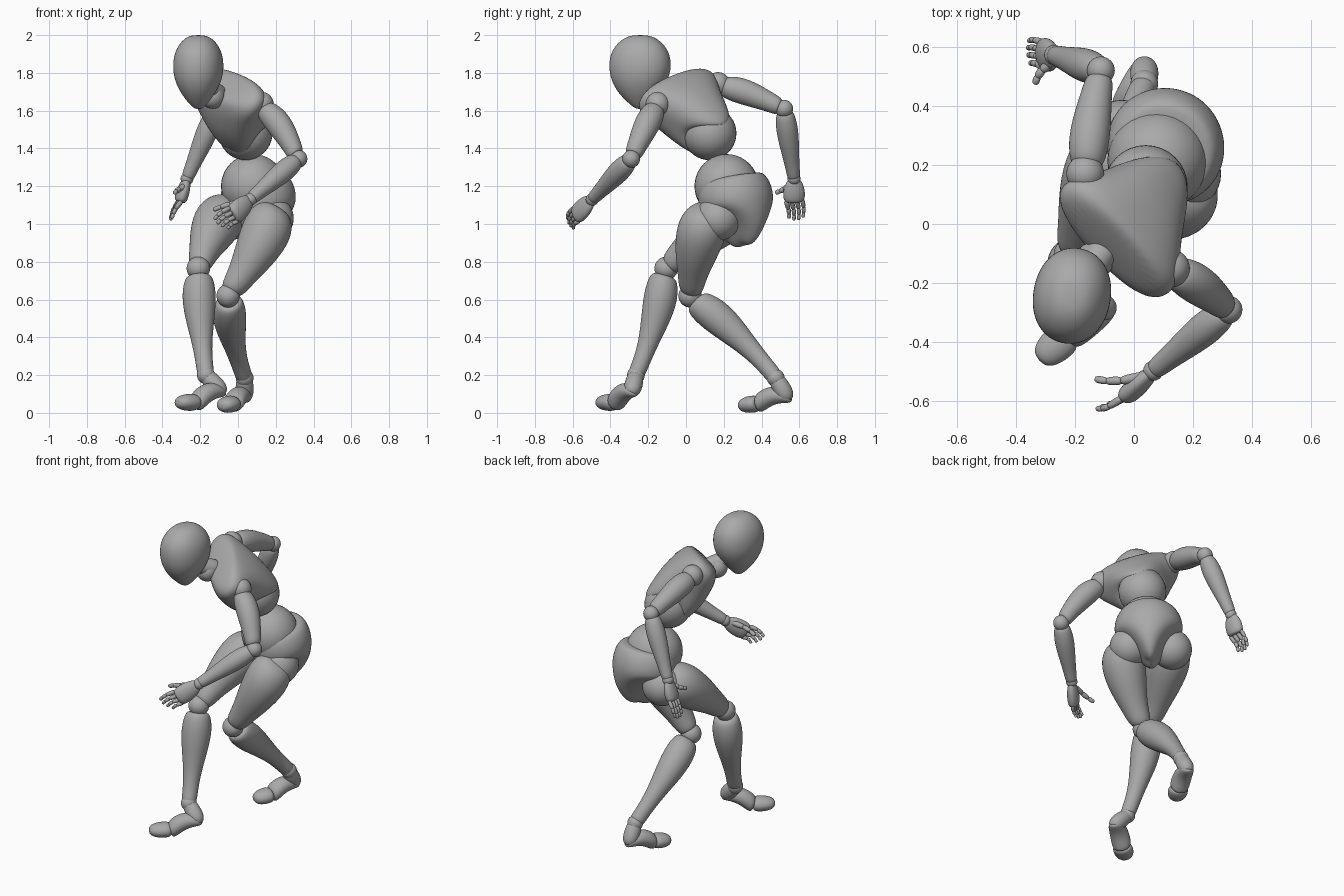
import bpy, bmesh
from math import cos, sin, pi
from mathutils import Vector as V

cube = bpy.data.objects.get("Cube")
if cube:
    bpy.data.objects.remove(cube, do_unlink=True)

grey = bpy.data.materials.new("matte_grey")
grey.use_nodes = True
colour = (0.4, 0.4, 0.4, 1)
grey.diffuse_color = colour
grey.node_tree.nodes["Principled BSDF"].inputs["Base Color"].default_value = colour


def frame(left, up):
    """Left, up and forward unit axes of a body part."""
    u = V(up).normalized()
    l = V(left)
    l = (l - u * l.dot(u)).normalized()
    return l, u, l.cross(u)


def loft(name, rings, axes, power=2, lift=None, segs=20, level=2):
    """Skin rings of (centre, half width, half depth); lift raises ring sides."""
    l, u, f = axes
    bm = bmesh.new()
    loops = []
    for i, (c, a, b) in enumerate(rings):
        loop = []
        for k in range(segs):
            q = 2 * pi * k / segs
            x, y = cos(q), sin(q)
            s = (abs(x) ** power + abs(y) ** power) ** (-1 / power)
            p = V(c) + l * (a * x * s) + f * (b * y * s)
            if lift:
                p += u * (lift[i] * x * x)
            loop.append(bm.verts.new(p))
        loops.append(loop)
    for p, q in zip(loops, loops[1:]):
        for k in range(segs):
            j = (k + 1) % segs
            bm.faces.new((p[k], p[j], q[j], q[k]))
    bm.faces.new(loops[0][::-1])
    bm.faces.new(loops[-1])
    bmesh.ops.recalc_face_normals(bm, faces=bm.faces)
    me = bpy.data.meshes.new(name)
    bm.to_mesh(me)
    bm.free()
    me.materials.append(grey)
    me.shade_smooth()
    ob = bpy.data.objects.new(name, me)
    bpy.context.collection.objects.link(ob)
    sub = ob.modifiers.new("smooth", 'SUBSURF')
    sub.levels = sub.render_levels = level
    return ob


def body(name, origin, axes, profile, power=2, segs=24):
    """Part from (height, half width, half depth, forward shift, side lift)."""
    l, u, f = axes
    rings = [(V(origin) + u * h + f * s, a, b) for h, a, b, s, _ in profile]
    return loft(name, rings, axes, power, [p[4] for p in profile], segs)


def limb(name, start, end, profile, bow=(0, 0, 0), wide=(1, 0, 0), flat=1, segs=16, level=2):
    """Tapered limb from (fraction, radius), bowed sideways in the middle."""
    a, b, bow = V(start), V(end), V(bow)
    axes = frame(wide, b - a)
    rings = [(a.lerp(b, t) + bow * (4 * t * (1 - t)), r, r * flat) for t, r in profile]
    return loft(name, rings, axes, segs=segs, level=level)


def ball(name, centre, radius):
    bpy.ops.mesh.primitive_uv_sphere_add(segments=32, ring_count=20, radius=radius, location=centre)
    ob = bpy.context.object
    ob.name = name
    ob.data.materials.append(grey)
    ob.data.shade_smooth()
    return ob


# Head: egg tapering to the chin
head_axes = frame((1, -0.17, 0), (0, 0, 1))
body("head", (-0.21, -0.243, 1.835), head_axes, [
    (0.165, 0.025, 0.03, 0, 0), (0.155, 0.065, 0.08, 0, 0), (0.11, 0.108, 0.135, 0, 0),
    (0.05, 0.131, 0.164, 0, 0), (-0.02, 0.134, 0.166, 0, 0), (-0.08, 0.122, 0.148, 0.004, 0),
    (-0.14, 0.093, 0.112, 0.006, 0), (-0.19, 0.055, 0.062, 0.006, 0),
    (-0.22, 0.027, 0.03, 0.002, 0), (-0.226, 0.01, 0.012, 0, 0)], power=2.15)

# Neck
ball("neck_ball", (-0.135, -0.125, 1.675), 0.065)
limb("neck", (-0.09, -0.07, 1.68), (-0.19, -0.21, 1.73), [(0, 0.05), (0.3, 0.055), (0.7, 0.05), (1, 0.045)])

# Ribcage, arched open at the sides over the abdomen
chest_axes = frame((0.64, -0.72, -0.24), (-0.4, -0.61, 0.68))
body("ribcage", (-0.008, 0.03, 1.6), chest_axes, [
    (-0.225, 0.10, 0.10, 0.01, 0.11), (-0.22, 0.14, 0.135, 0.01, 0.11),
    (-0.12, 0.17, 0.154, 0.01, 0.07), (-0.02, 0.195, 0.16, 0.006, 0.02),
    (0.06, 0.235, 0.147, -0.001, 0), (0.12, 0.272, 0.13, -0.006, 0.01),
    (0.17, 0.242, 0.108, -0.013, 0.01), (0.195, 0.15, 0.08, -0.015, 0)], power=2.4)
ball("abdomen", (0.04, 0.125, 1.48), 0.142)

# Waist ball and pelvis, cut high for the legs
ball("waist", (0.08, 0.215, 1.2), 0.17)
hip_axes = frame((0.72, -0.66, 0), (-0.03, -0.07, 0.4))
body("pelvis", (0.108, 0.265, 1.125), hip_axes, [
    (0.125, 0.13, 0.13, 0, 0), (0.122, 0.172, 0.172, 0, 0),
    (0.06, 0.202, 0.196, 0, 0), (-0.01, 0.206, 0.2, 0, 0.01),
    (-0.08, 0.19, 0.185, 0, 0.05), (-0.15, 0.14, 0.155, -0.005, 0.09),
    (-0.215, 0.08, 0.105, -0.005, 0.08), (-0.255, 0.035, 0.05, 0, 0.02)])

# Limb profiles
UPPER_ARM = [(0, 0.035), (0.04, 0.058), (0.25, 0.071), (0.5, 0.068), (0.8, 0.054), (0.97, 0.048), (1, 0.035)]
FOREARM = [(0, 0.032), (0.03, 0.05), (0.25, 0.061), (0.5, 0.053), (0.8, 0.039), (0.97, 0.036), (1, 0.025)]
THIGH = [(-0.15, 0.045), (-0.12, 0.092), (0, 0.128), (0.2, 0.138), (0.5, 0.112), (0.75, 0.08), (0.93, 0.068), (1, 0.045)]
SHIN = [(0, 0.05), (0.03, 0.078), (0.2, 0.094), (0.4, 0.083), (0.65, 0.056), (0.85, 0.046), (0.98, 0.047), (1, 0.035)]
FINGER = [(-0.05, 0.5), (0.05, 0.95), (0.5, 1), (0.95, 0.9), (1.05, 0.5)]


def finger(name, base, tip, radius, curl):
    """Three jointed segments along a curved path."""
    base, tip, curl = V(base), V(tip), V(curl)
    pts = [base.lerp(tip, t) + curl * (4 * t * (1 - t)) for t in (0, 0.42, 0.73, 1)]
    for i in range(3):
        r = radius * (1 - 0.12 * i)
        limb(f"{name}_{i + 1}", pts[i], pts[i + 1], [(t, s * r) for t, s in FINGER],
             wide=(0.3, 0.5, 0.8), segs=10, level=1)


def arm(side, shoulder, elbow, wrist, knuckles, tips, thumb, curl, bow):
    ball(side + "_shoulder", shoulder, 0.064)
    s, e, w = V(shoulder), V(elbow), V(wrist)
    limb(side + "_upper_arm", s.lerp(e, 0.06), e.lerp(s, 0.06), UPPER_ARM, bow)
    ball(side + "_elbow", elbow, 0.047)
    limb(side + "_forearm", e.lerp(w, 0.04), w, FOREARM)
    ball(side + "_wrist", wrist, 0.034)
    # Palm, broad across the knuckles
    k0, k1 = V(knuckles[0]), V(knuckles[1])
    limb(side + "_palm", w, (k0 + k1) / 2, [(0, 0.02), (0.08, 0.038), (0.45, 0.058), (0.85, 0.06), (1.02, 0.052), (1.08, 0.035)],
         wide=k1 - k0, flat=0.6)
    for i, n in enumerate(("index", "middle", "ring", "little")):
        t = i / 3
        tip = V(tips[0]).lerp(V(tips[1]), t)
        base = k0.lerp(k1, t)
        if i in (1, 2):
            tip += (tip - base) * 0.12
        finger(f"{side}_{n}_finger", base, tip, 0.0145 - 0.0015 * t, curl)
    finger(side + "_thumb", thumb[0], thumb[1], 0.018, curl)


arm("left", (0.125, -0.15, 1.635), (0.32, -0.29, 1.345), (0.065, -0.497, 1.13),
    ((-0.045, -0.592, 1.085), (0.0, -0.567, 1.015)), ((-0.125, -0.625, 1.025), (-0.055, -0.595, 0.975)),
    ((0.03, -0.515, 1.12), (-0.13, -0.525, 1.075)), (-0.006, -0.012, 0.004), (0.015, 0, 0.01))
arm("right", (-0.165, 0.17, 1.74), (-0.112, 0.52, 1.61), (-0.27, 0.572, 1.24),
    ((-0.30, 0.53, 1.12), (-0.31, 0.615, 1.13)), ((-0.35, 0.545, 1.03), (-0.355, 0.62, 1.035)),
    ((-0.28, 0.545, 1.20), (-0.335, 0.475, 1.165)), (-0.008, 0.006, 0), (-0.005, 0, 0.012))


def leg(side, hip, thigh, knee, ankle, heel, sole, toe, thigh_bow, shin_bow):
    ball(side + "_hip", hip, 0.12)
    h, k, a = V(thigh), V(knee), V(ankle)
    limb(side + "_thigh", h, k.lerp(h, 0.03), THIGH, thigh_bow)
    ball(side + "_knee", knee, 0.062)
    limb(side + "_shin", k.lerp(a, 0.06), a, SHIN, shin_bow)
    ball(side + "_ankle", ankle, 0.047)
    # Foot in two pieces, split at the ball
    he, so, to = V(heel), V(sole), V(toe)
    across = (to - he).cross(V((0, 0, 1)))
    limb(side + "_heel", a, he, [(-0.2, 0.025), (0, 0.042), (0.5, 0.05), (1, 0.048), (1.3, 0.024)], wide=across)
    limb(side + "_foot", he, so, [(-0.18, 0.02), (-0.04, 0.043), (0.35, 0.054), (0.7, 0.059), (1, 0.06), (1.06, 0.035)],
         bow=(0, 0, 0.024), wide=across, flat=0.88)
    limb(side + "_toes", so, to, [(0, 0.035), (0.1, 0.059), (0.5, 0.062), (0.95, 0.052), (1.2, 0.025)],
         wide=across, flat=0.76)


leg("left", (0.175, 0.17, 1.03), (0.18, 0.105, 1.03), (-0.052, 0.022, 0.62), (0.035, 0.475, 0.185),
    (0.035, 0.53, 0.09), (-0.025, 0.385, 0.05), (-0.075, 0.3, 0.04), (0.015, -0.015, 0), (-0.025, 0.01, 0.02))
leg("right", (-0.04, 0.3, 1.035), (-0.075, 0.245, 1.06), (-0.21, -0.105, 0.765), (-0.17, -0.265, 0.2),
    (-0.095, -0.285, 0.12), (-0.22, -0.372, 0.056), (-0.305, -0.447, 0.055), (-0.01, 0, 0.01), (-0.01, 0.02, 0))
